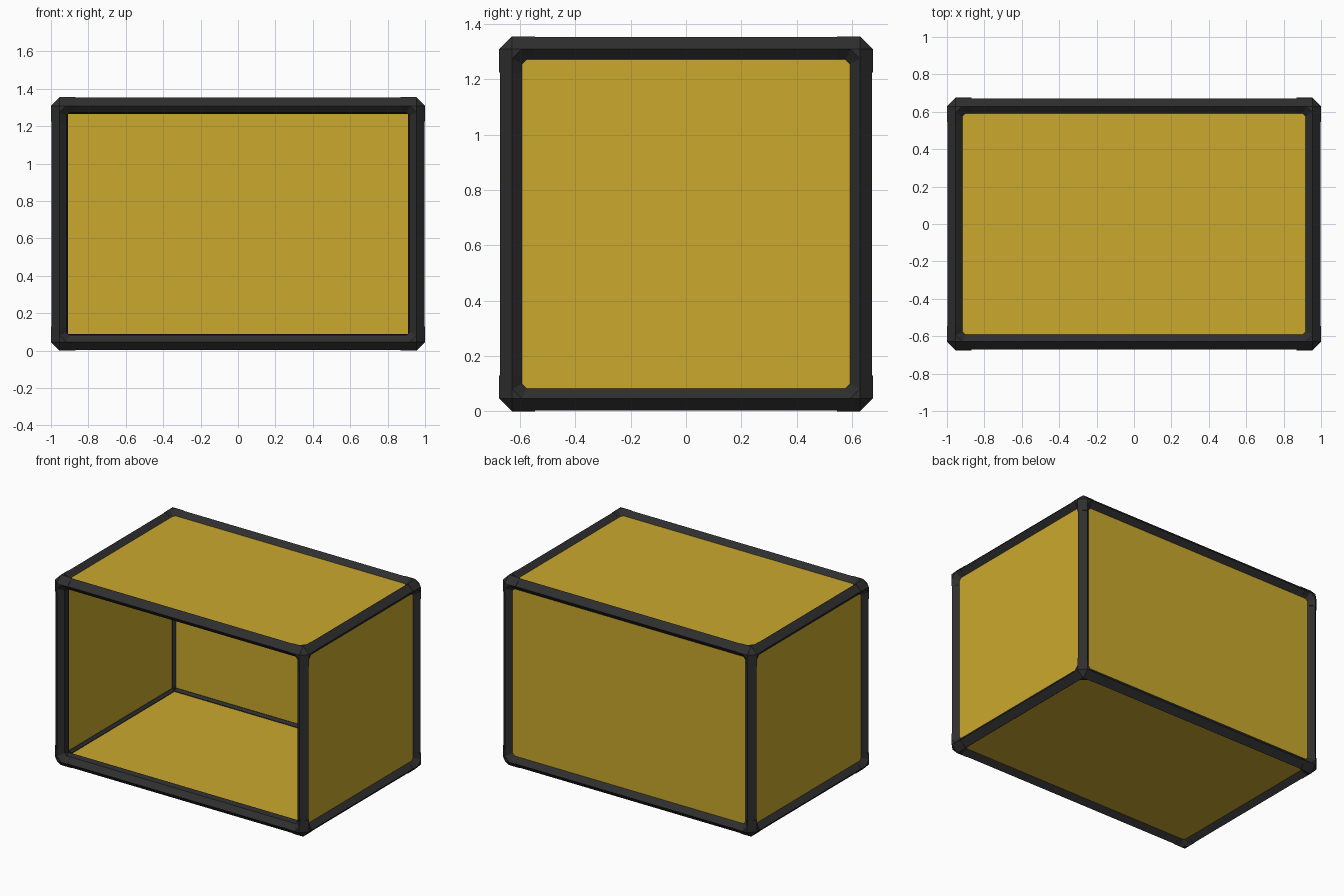
import bpy, bmesh
from itertools import product
from mathutils import Vector

cube = bpy.data.objects.get("Cube")
if cube:
    bpy.data.objects.remove(cube)

HALF = Vector((1.0, 0.675, 0.6775))   # half size of the case
ARM = 0.13                            # reach of a corner piece along each edge
RIDGE = 0.046                         # outer chamfer size


def material(name, rgb):
    m = bpy.data.materials.new(name)
    m.use_nodes = True
    m.diffuse_color = (*rgb, 1)
    bsdf = m.node_tree.nodes["Principled BSDF"]
    bsdf.inputs["Base Color"].default_value = (*rgb, 1)
    bsdf.inputs["Roughness"].default_value = 0.6
    return m


YELLOW = material("yellow panel", (0.59, 0.395, 0.026))
BLACK = material("black frame", (0.028, 0.028, 0.028))


def place(depth, signs):
    """Turn depths measured inwards from one box corner into a position."""
    return Vector([s * (h - d) for s, h, d in zip(signs, HALF, depth)]) + Vector((0, 0, HALF.z))


def hull_object(name, solids, mat):
    """One object made of several convex solids, each given by its points."""
    bm = bmesh.new()
    for points in solids:
        part = bmesh.new()
        for p in points:
            part.verts.new(p)
        result = bmesh.ops.convex_hull(part, input=part.verts)
        spare = [v for v in part.verts if not v.link_faces]
        bmesh.ops.delete(part, geom=spare, context='VERTS')
        bmesh.ops.dissolve_limit(part, angle_limit=0.01, verts=part.verts, edges=part.edges)
        bmesh.ops.recalc_face_normals(part, faces=part.faces)
        temp = bpy.data.meshes.new("temp")
        part.to_mesh(temp)
        part.free()
        bm.from_mesh(temp)
        bpy.data.meshes.remove(temp)
    mesh = bpy.data.meshes.new(name)
    bm.to_mesh(mesh)
    bm.free()
    mesh.materials.append(mat)
    obj = bpy.data.objects.new(name, mesh)
    bpy.context.collection.objects.link(obj)
    return obj


def profile(inset):
    """Six-sided bar section, as depths from its two outer faces."""
    half = [(RIDGE, inset), (0.083, 0.035), (0.09, 0.075)]
    return half + [(b, a) for a, b in half]


def along(axis, t, a, b):
    """Depth triple with t on the axis and a, b on the other two."""
    d = [0, 0, 0]
    d[axis], d[(axis + 1) % 3], d[(axis + 2) % 3] = t, a, b
    return d


# Edge bars, four along each axis
for axis, label in enumerate(("width", "depth", "height")):
    for i, (s, t) in enumerate(product((-1, 1), repeat=2)):
        signs = along(axis, 1, s, t)
        points = [place(along(axis, end, a, b), signs)
                  for end in (ARM - 0.02, 2 * HALF[axis] - ARM + 0.02)
                  for a, b in profile(0.003)]
        hull_object(f"{label}_bar_{i + 1}", [points], BLACK)

# Corner pieces: three short arms, a cut tip and small inner webs
for i, signs in enumerate(product((-1, 1), repeat=3)):
    tip = [along(k, 0, RIDGE, RIDGE) for k in range(3)] + [(0.09, 0.09, 0.09)]
    tip += [along(k, RIDGE, 0.09, 0.09) for k in range(3)]
    solids = [tip]
    for axis in range(3):
        solids.append([along(axis, t, a, b) for t in (RIDGE, ARM)
                       for a, b in profile(0)])
        web = []
        for depth, start, leg in ((0, RIDGE, 0.035), (0.035, 0.083, 0.016), (0.06, 0.083, 0.016)):
            web += [along(axis, depth, start, start),
                    along(axis, depth, start + leg, start),
                    along(axis, depth, start, start + leg)]
        solids.append(web)
    hull_object(f"corner_{i + 1}", [[place(d, signs) for d in s] for s in solids], BLACK)

# Panels on every side but the open front
for name, axis, sign in (("left_panel", 0, 1), ("right_panel", 0, -1), ("back_panel", 1, 1),
                         ("top_panel", 2, 1), ("bottom_panel", 2, -1)):
    points = [place(along(axis, d, 0.06, 0.06), along(axis, sign, s, t))
              for d in (0.035, 0.07) for s, t in product((-1, 1), repeat=2)]
    hull_object(name, [points], YELLOW)
